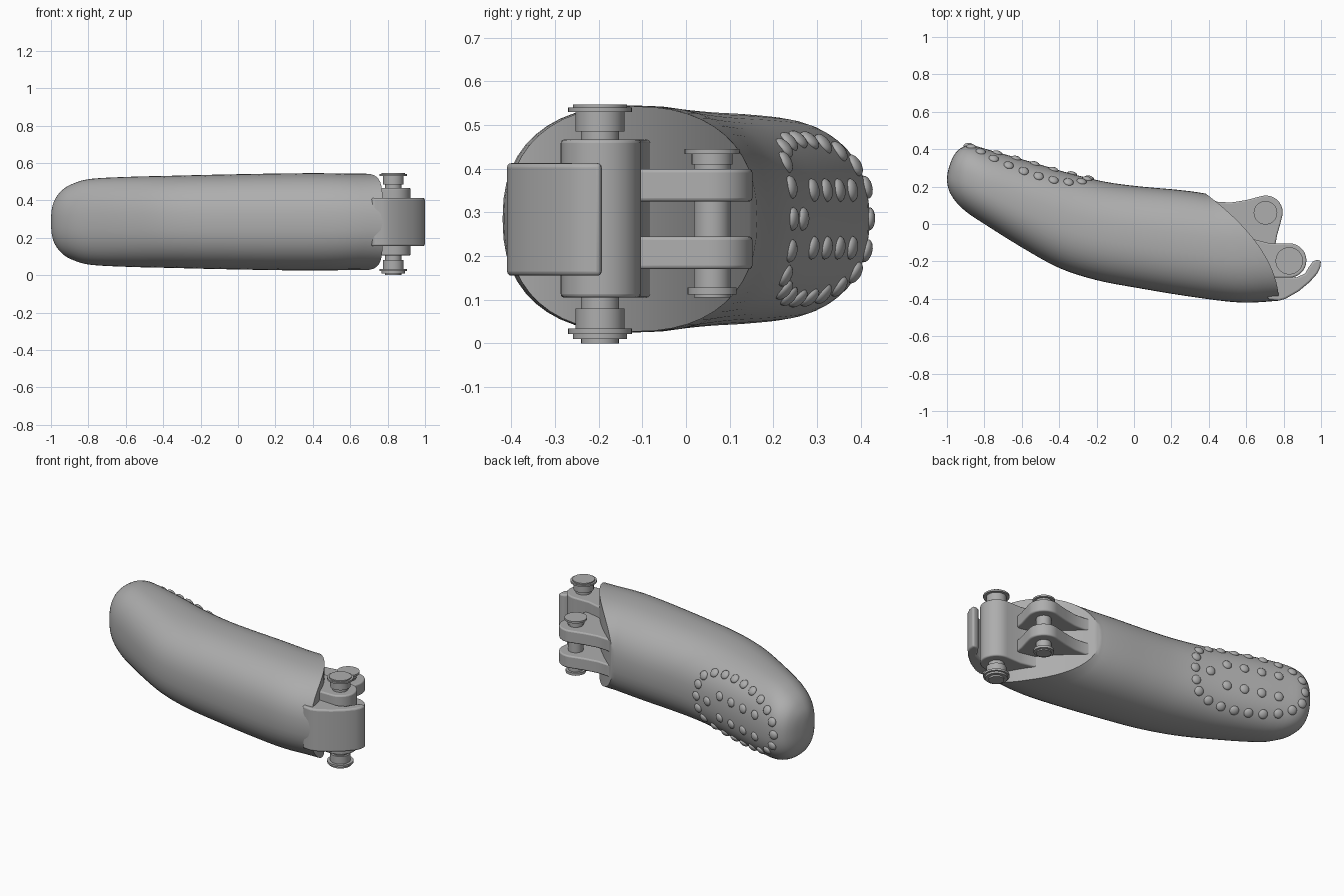
import bpy, bmesh, math
from mathutils import Vector, Matrix
from mathutils.bvhtree import BVHTree

if "Cube" in bpy.data.objects:
    bpy.data.objects.remove(bpy.data.objects["Cube"])

MID = 0.285
grey = bpy.data.materials.new("plain grey")
grey.use_nodes = True
grey.diffuse_color = (0.42, 0.42, 0.42, 1)
grey.node_tree.nodes["Principled BSDF"].inputs["Base Color"].default_value = (0.42, 0.42, 0.42, 1)


def finish(name, bm, angle=35, bevel=0):
    bmesh.ops.recalc_face_normals(bm, faces=bm.faces)
    mesh = bpy.data.meshes.new(name)
    bm.to_mesh(mesh)
    bm.free()
    obj = bpy.data.objects.new(name, mesh)
    bpy.context.collection.objects.link(obj)
    mesh.materials.append(grey)
    bpy.ops.object.select_all(action='DESELECT')
    obj.select_set(True)
    bpy.context.view_layer.objects.active = obj
    bpy.ops.object.shade_smooth_by_angle(angle=math.radians(angle))
    if bevel:
        mod = obj.modifiers.new("rounded edges", 'BEVEL')
        mod.width, mod.segments = bevel, 3
        mod.limit_method, mod.angle_limit = 'ANGLE', math.radians(40)
    return obj


def arc(cx, cy, r, start, end, n=14):
    angles = [math.radians(start + (end - start) * i / n) for i in range(n + 1)]
    return [(cx + r * math.cos(a), cy + r * math.sin(a)) for a in angles]


def plate(name, outline, z0, z1, bevel=0):
    bm = bmesh.new()
    face = bm.faces.new([bm.verts.new((x, y, z0)) for x, y in outline])
    top = bmesh.ops.extrude_face_region(bm, geom=[face])["geom"]
    bmesh.ops.translate(bm, vec=(0, 0, z1 - z0),
                        verts=[v for v in top if isinstance(v, bmesh.types.BMVert)])
    return finish(name, bm, bevel=bevel)


def pin(name, x, y, steps):
    # stepped round pin, each step is (bottom, top, radius)
    bm = bmesh.new()
    profile = [(0, steps[0][0])]
    for z0, z1, r in steps:
        profile += [(r, z0), (r, z1)]
    profile.append((0, steps[-1][1]))
    verts = [bm.verts.new((x + r, y, z)) for r, z in profile]
    edges = [bm.edges.new(pair) for pair in zip(verts, verts[1:])]
    bmesh.ops.spin(bm, geom=verts + edges, cent=(x, y, 0), axis=(0, 0, 1),
                   angle=math.tau, steps=40)
    bmesh.ops.remove_doubles(bm, verts=bm.verts, dist=0.0001)
    return finish(name, bm)


# Finger shell: front edge point, back edge point, half height
stations = [
    (-1.0, 0.245, -1.0, 0.255, 0.01), (-0.997, 0.21, -0.99, 0.30, 0.075),
    (-0.983, 0.165, -0.967, 0.36, 0.125), (-0.945, 0.11, -0.93, 0.403, 0.172),
    (-0.89, 0.06, -0.87, 0.42, 0.205), (-0.8, 0.0, -0.77, 0.395, 0.23),
    (-0.6, -0.125, -0.55, 0.332, 0.241), (-0.4, -0.235, -0.34, 0.27, 0.246),
    (-0.2, -0.30, -0.15, 0.225, 0.251), (0.02, -0.342, 0.02, 0.202, 0.255),
    (0.3, -0.388, 0.2, 0.186, 0.259), (0.57, -0.42, 0.31, 0.174, 0.26),
    (0.775, -0.41, 0.38, 0.163, 0.258)]


def spline(p0, p1, p2, p3, t):
    return [0.5 * (2 * b + (c - a) * t + (2 * a - 5 * b + 4 * c - d) * t * t
                   + (3 * b - a - 3 * c + d) * t ** 3) for a, b, c, d in zip(p0, p1, p2, p3)]


def cut_x(y):
    return 0.57 - 0.965 * y - 1.133 * y * y


def power(v, n=2.35):
    return math.copysign(abs(v) ** (2 / n), v)


SEG, SUB = 48, 4
rows = []
last = len(stations) - 1
for i in range(last):
    ends = [stations[max(0, min(last, i + k))] for k in (-1, 0, 1, 2)]
    rows += [spline(*ends, s / SUB) for s in range(SUB)]
rows.append(stations[-1])

bm = bmesh.new()
rings = []
for row in rows:
    fx, fy, bx, by, hz = row
    ring = []
    for k in range(SEG):
        a = math.tau * k / SEG
        u, w = power(math.cos(a)), power(math.sin(a))
        x, y = (fx + bx + u * (bx - fx)) / 2, (fy + by + u * (by - fy)) / 2
        if row is rows[-1]:
            x = cut_x(y)
        ring.append(bm.verts.new((x, y, MID + hz * w)))
    rings.append(ring)
for a, b in zip(rings, rings[1:]):
    for k in range(SEG):
        j = (k + 1) % SEG
        bm.faces.new((a[k], a[j], b[j], b[k]))
bm.faces.new(rings[0])
# Curved joint face closing the shell
end = rings[-1]
bm.faces.new((end[0], end[1], end[-1]))
for k in range(1, SEG // 2 - 1):
    bm.faces.new((end[k], end[k + 1], end[-k - 1], end[-k]))
bm.faces.new((end[SEG // 2 - 1], end[SEG // 2], end[SEG // 2 + 1]))
bmesh.ops.recalc_face_normals(bm, faces=bm.faces)
tree = BVHTree.FromBMesh(bm)
finish("finger_shell", bm)

# Main hinge block with rounded barrel
plate("hinge_block",
      [(0.38, 0.1), (0.43, 0.1), (0.5, 0.03), (0.57, -0.04), (0.64, -0.082), (0.73, -0.104)]
      + arc(0.83, -0.195, 0.092, 90, -90)
      + [(0.74, -0.287), (0.6, -0.29), (0.4, 0.0)], 0.105, 0.467, 0.008)

# Curved stop lip in front of the barrel
plate("stop_lip",
      [(0.66, -0.27), (0.72, -0.405), (0.775, -0.41), (0.81, -0.4), (0.88, -0.36), (0.94, -0.31),
       (0.98, -0.265), (0.995, -0.235), (1.0, -0.195), (0.975, -0.193), (0.957, -0.2),
       (0.935, -0.23), (0.915, -0.265), (0.87, -0.285)], 0.155, 0.413, 0.01)

# Pair of clevis lugs
for side, z0 in (("lower", 0.17), ("upper", 0.325)):
    plate(side + "_lug",
          [(0.36, 0.08), (0.4, 0.135), (0.45, 0.118), (0.52, 0.115), (0.6, 0.128)]
          + arc(0.705, 0.062, 0.09, 105, -15)
          + [(0.782, 0.0), (0.765, -0.06), (0.755, -0.115), (0.6, -0.12), (0.45, 0.0)],
          z0, z0 + 0.075, 0.008)

# Hinge pins
pin("main_pin", 0.83, -0.197,
    [(0, 0.01, 0.043), (0.01, 0.022, 0.062), (0.022, 0.034, 0.073), (0.034, 0.08, 0.056),
     (0.08, 0.485, 0.044), (0.485, 0.53, 0.056), (0.53, 0.54, 0.073), (0.54, 0.547, 0.062)])
pin("clevis_pin", 0.703, 0.06,
    [(0.105, 0.112, 0.042), (0.112, 0.128, 0.056), (0.128, 0.41, 0.042),
     (0.41, 0.434, 0.047), (0.434, 0.445, 0.063)])

# Grip pads: an oval ring, two inner rows and one extra
half_ring = [(-0.25, 0.073), (-0.28, 0.13), (-0.35, 0.163), (-0.43, 0.177), (-0.51, 0.182),
             (-0.59, 0.18), (-0.67, 0.172), (-0.75, 0.155), (-0.82, 0.123), (-0.87, 0.073)]
inner = [(-0.43 - 0.1 * i, 0.066) for i in range(4)]
spots = [(x, s * z) for x, z in half_ring + inner for s in (-1, 1)]
spots += [(-0.24, 0), (-0.33, 0), (-0.885, 0)]
bm = bmesh.new()
for x, z in spots:
    hit, normal, _, _ = tree.ray_cast(Vector((x, 2, MID + z)), Vector((0, -1, 0)))
    if hit:
        turn = normal.to_track_quat('Z', 'Y').to_matrix().to_4x4()
        size = Matrix.Diagonal((0.027, 0.027, 0.014, 1))
        bmesh.ops.create_uvsphere(bm, u_segments=16, v_segments=8, radius=1,
                                  matrix=Matrix.Translation(hit) @ turn @ size)
finish("grip_pads", bm, 60)
